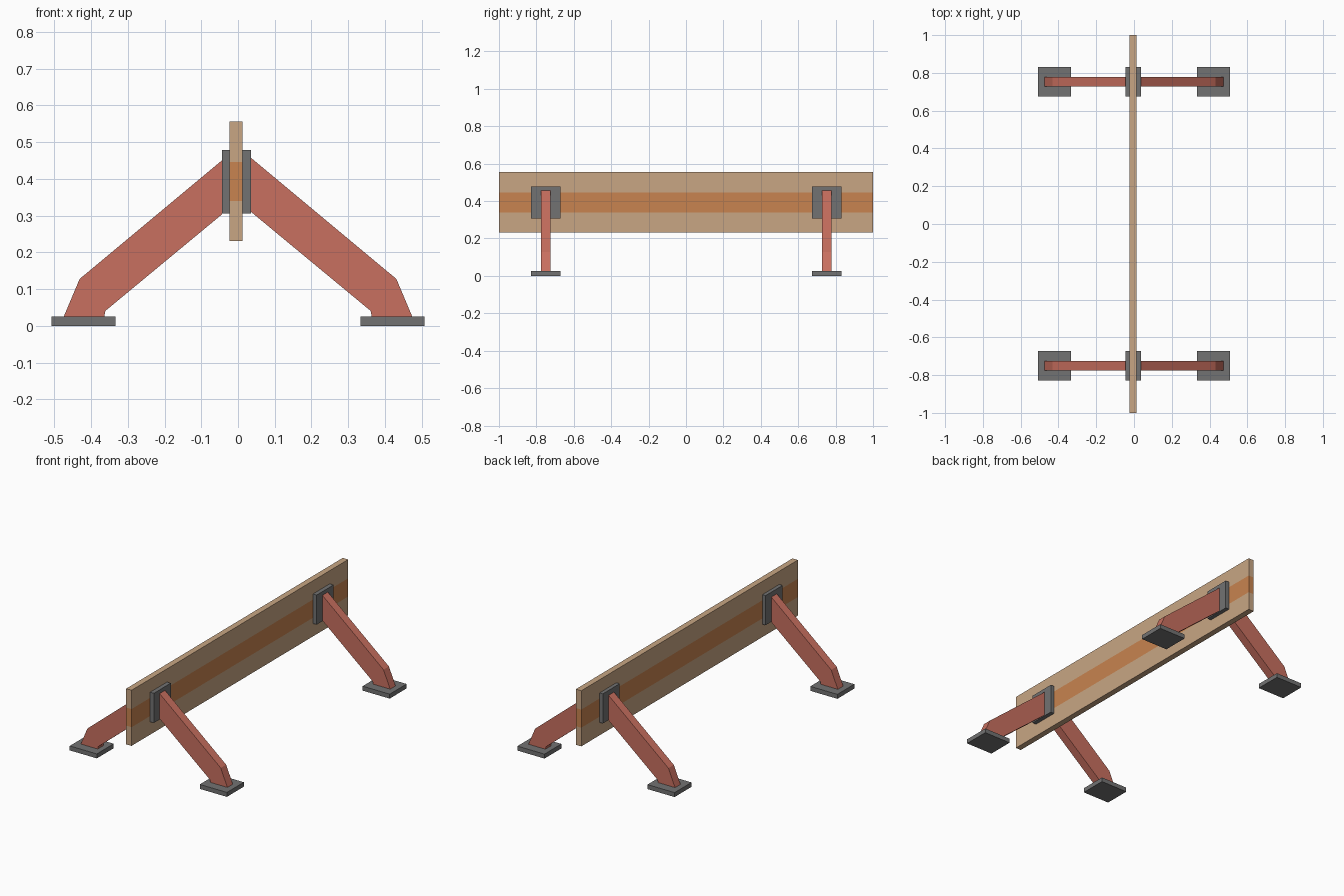
import bpy, bmesh
from mathutils import Vector

if "Cube" in bpy.data.objects:
    bpy.data.objects.remove(bpy.data.objects["Cube"])


def material(name, rgb):
    m = bpy.data.materials.new(name)
    m.diffuse_color = (*rgb, 1)
    m.use_nodes = True
    m.node_tree.nodes["Principled BSDF"].inputs["Base Color"].default_value = m.diffuse_color
    return m


TAN = material("tan_wood", (0.58, 0.38, 0.23))
ORANGE = material("orange_stripe", (0.58, 0.23, 0.08))
RED = material("red_paint", (0.58, 0.16, 0.115))
STEEL = material("dark_steel", (0.17, 0.17, 0.17))


def finish(name, bm, *mats):
    bmesh.ops.recalc_face_normals(bm, faces=bm.faces)
    mesh = bpy.data.meshes.new(name)
    bm.to_mesh(mesh)
    bm.free()
    for m in mats:
        mesh.materials.append(m)
    obj = bpy.data.objects.new(name, mesh)
    bpy.context.collection.objects.link(obj)
    return obj


def box_mesh(lo, hi):
    lo, hi = Vector(lo), Vector(hi)
    bm = bmesh.new()
    bmesh.ops.create_cube(bm, size=1)
    bmesh.ops.scale(bm, vec=hi - lo, verts=bm.verts)
    bmesh.ops.translate(bm, vec=(lo + hi) / 2, verts=bm.verts)
    return bm


def prism(name, profile, y0, y1, mat):
    # extrude an x/z profile along y
    bm = bmesh.new()
    face = bm.faces.new([bm.verts.new((x, y0, z)) for x, z in profile])
    ext = bmesh.ops.extrude_face_region(bm, geom=[face])
    verts = [v for v in ext["geom"] if isinstance(v, bmesh.types.BMVert)]
    bmesh.ops.translate(bm, vec=(0, y1 - y0, 0), verts=verts)
    return finish(name, bm, mat)


# plank with a painted stripe around its middle
BOARD_L, BOARD_R = -0.023, 0.012
STRIPE = (0.34, 0.446)
bm = box_mesh((BOARD_L, -1, 0.231), (BOARD_R, 1, 0.556))
for z in STRIPE:
    bmesh.ops.bisect_plane(bm, geom=bm.verts[:] + bm.edges[:] + bm.faces[:],
                           plane_co=(0, 0, z), plane_no=(0, 0, 1))
for f in bm.faces:
    f.material_index = int(STRIPE[0] < f.calc_center_median().z < STRIPE[1])
finish("plank", bm, TAN, ORANGE)

# four legs, each with a foot pad and a plate against the plank
for end, y in (("front", -0.75), ("back", 0.753)):
    for side, s, inner, board in (("left", -1, -0.044, BOARD_L),
                                  ("right", 1, 0.036, BOARD_R)):
        x = abs(inner)
        profile = [(x, 0.457 - 0.834 * (x - 0.036)), (0.431, 0.128),
                   (0.474, 0.026), (0.364, 0.026), (0.361, 0.041),
                   (x, 0.31 - 0.829 * (x - 0.036))]
        prism(f"{end}_{side}_leg", [(s * px, pz) for px, pz in profile],
              y - 0.025, y + 0.025, RED)
        xs = sorted((s * 0.333, s * 0.508))
        finish(f"{end}_{side}_foot_pad",
               box_mesh((xs[0], y - 0.078, 0), (xs[1], y + 0.078, 0.026)), STEEL)
        xs = sorted((inner, board))
        finish(f"{end}_{side}_plate",
               box_mesh((xs[0], y - 0.078, 0.306), (xs[1], y + 0.078, 0.479)), STEEL)
